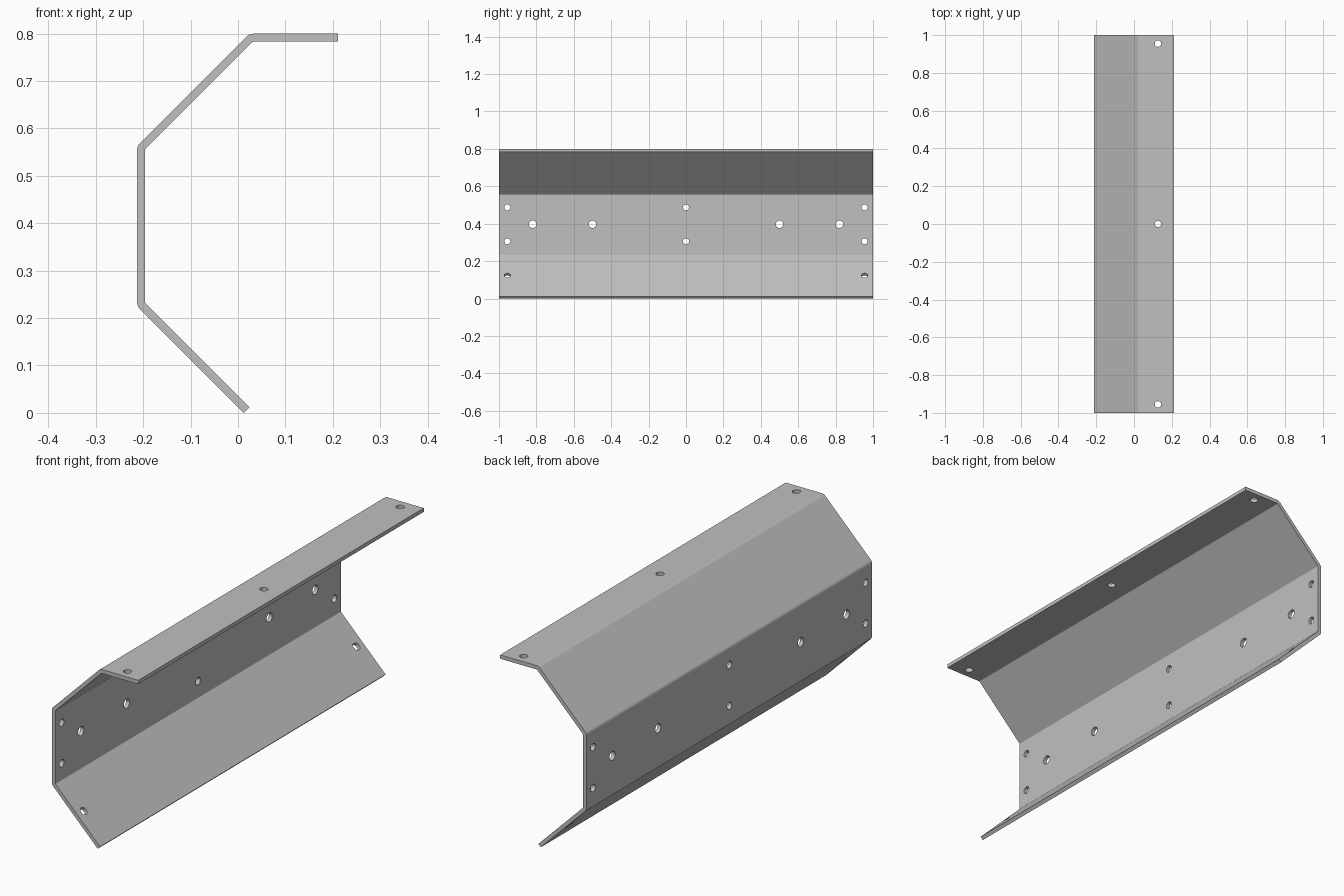
import bpy, bmesh, math
from mathutils import Vector, Matrix

cube = bpy.data.objects.get("Cube")
if cube:
    bpy.data.objects.remove(cube, do_unlink=True)

HALF_LENGTH = 1.0
THICKNESS = 0.017
INNER_RADIUS = 0.005
BEND_STEPS = 6

steel = bpy.data.materials.new("grey steel")
steel.use_nodes = True
colour = (0.53, 0.53, 0.53, 1)
steel.diffuse_color = colour
steel.node_tree.nodes["Principled BSDF"].inputs["Base Color"].default_value = colour


def fillet(before, corner, after, radius):
    """Points of the arc that rounds a corner."""
    a, b = (before - corner).normalized(), (after - corner).normalized()
    half = a.angle(b) / 2
    centre = corner + (a + b).normalized() * radius / math.sin(half)
    start = (corner + a * radius / math.tan(half) - centre).normalized()
    end = (corner + b * radius / math.tan(half) - centre).normalized()
    return [centre + start.slerp(end, i / BEND_STEPS) * radius
            for i in range(BEND_STEPS + 1)]


def rounded(path, radius):
    points = [path[0]]
    for before, corner, after in zip(path, path[1:], path[2:]):
        points += fillet(before, corner, after, radius)
    return points + [path[-1]]


def to_object(bm, name):
    bmesh.ops.recalc_face_normals(bm, faces=bm.faces)
    mesh = bpy.data.meshes.new(name)
    bm.to_mesh(mesh)
    bm.free()
    obj = bpy.data.objects.new(name, mesh)
    bpy.context.collection.objects.link(obj)
    return obj


# Bent plate: outer and inner outlines in x, z, extruded along y
outer = [Vector(p) for p in ((0.211, 0.8), (0.024, 0.8), (-0.213, 0.563),
                             (-0.213, 0.225), (0.012, 0.0))]
inner = [Vector(p) for p in ((0.211, 0.783), (0.031, 0.783), (-0.196, 0.556),
                             (-0.196, 0.232), (0.024, 0.012))]
outline = rounded(outer, INNER_RADIUS + THICKNESS) + rounded(inner, INNER_RADIUS)[::-1]
bm = bmesh.new()
end = bm.faces.new([bm.verts.new((p.x, -HALF_LENGTH, p.y)) for p in outline])
sweep = bmesh.ops.extrude_face_region(bm, geom=[end], use_keep_orig=True)
bmesh.ops.translate(bm, vec=(0, 2 * HALF_LENGTH, 0),
                    verts=[v for v in sweep["geom"] if isinstance(v, bmesh.types.BMVert)])
plate = to_object(bm, "bent_plate")
plate.data.materials.append(steel)

# Bolt holes: x, z, tilt from vertical, radius, positions along y
holes = [
    (0.127, 0.79, 0, 0.017, (-0.955, 0, 0.955)),
    (-0.205, 0.487, 90, 0.016, (-0.955, 0, 0.955)),
    (-0.205, 0.306, 90, 0.016, (-0.955, 0, 0.955)),
    (-0.205, 0.397, 90, 0.02, (-0.82, -0.5, 0.5, 0.82)),
    (-0.094, 0.117, 45, 0.017, (-0.955, 0.955)),
]
bm = bmesh.new()
for x, z, tilt, radius, spots in holes:
    for y in spots:
        place = Matrix.Translation((x, y, z)) @ Matrix.Rotation(math.radians(tilt), 4, "Y")
        bmesh.ops.create_cone(bm, cap_ends=True, segments=24, radius1=radius,
                              radius2=radius, depth=0.06, matrix=place)
cutter = to_object(bm, "hole_cutter")
cutter.hide_render = True

# Cut the holes, then drop the cutter
bpy.ops.object.select_all(action="DESELECT")
plate.select_set(True)
bpy.context.view_layer.objects.active = plate
cut = plate.modifiers.new("bolt holes", "BOOLEAN")
cut.operation = "DIFFERENCE"
cut.solver = "EXACT"
cut.object = cutter
bpy.ops.object.modifier_apply(modifier=cut.name)
bpy.data.objects.remove(cutter, do_unlink=True)

# Smooth bends with flat panels
bpy.ops.object.shade_smooth_by_angle(angle=math.radians(30))
weighted = plate.modifiers.new("flat panels", "WEIGHTED_NORMAL")
weighted.keep_sharp = True
